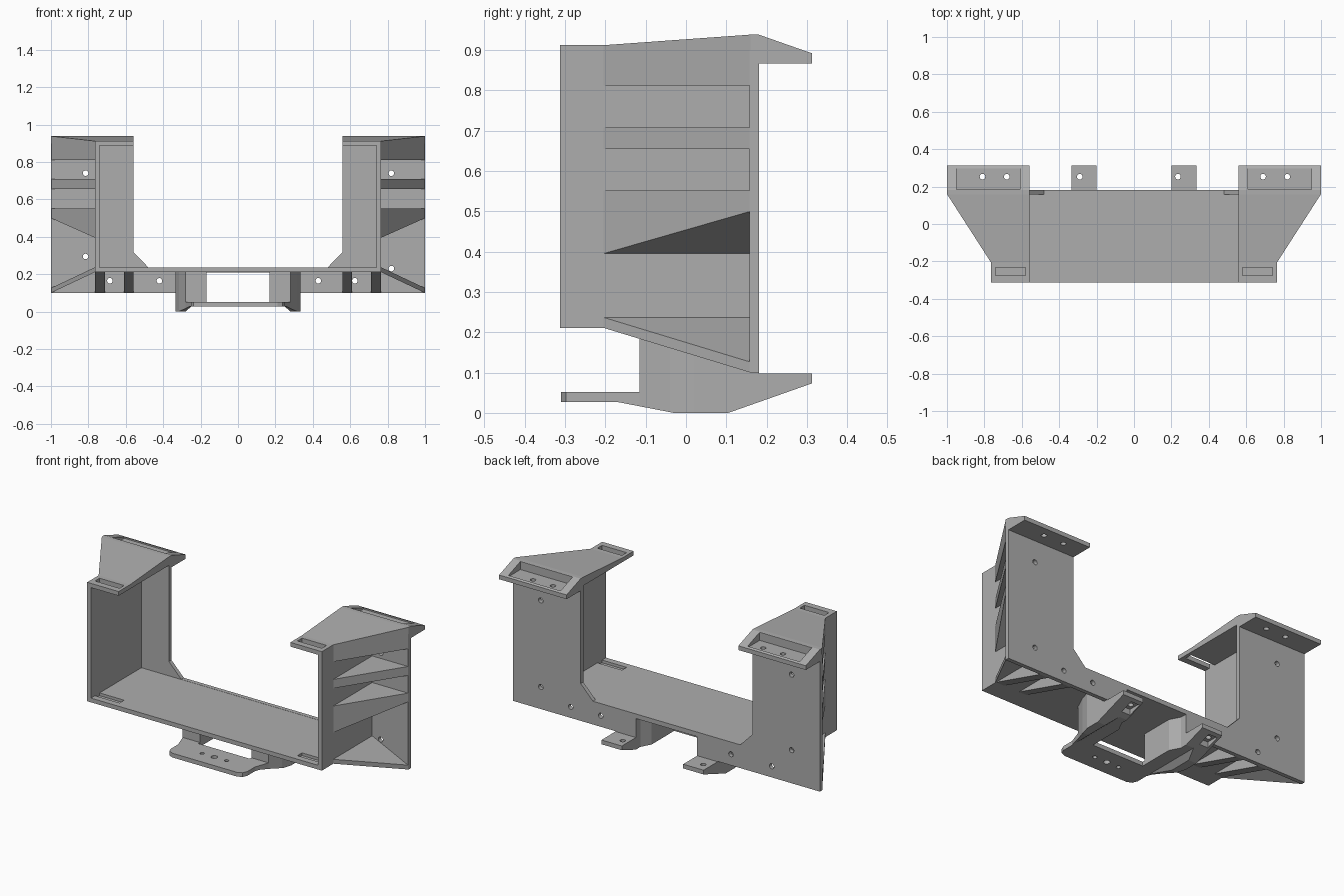
import bpy, bmesh, math
from mathutils import Vector

if "Cube" in bpy.data.objects:
    bpy.data.objects.remove(bpy.data.objects["Cube"], do_unlink=True)

mat = bpy.data.materials.new("plain grey")
mat.use_nodes = True
GREY = (0.42, 0.42, 0.42, 1)
mat.diffuse_color = GREY
mat.node_tree.nodes["Principled BSDF"].inputs["Base Color"].default_value = GREY


def make(name, bm):
    bmesh.ops.recalc_face_normals(bm, faces=bm.faces)
    me = bpy.data.meshes.new(name)
    bm.to_mesh(me)
    bm.free()
    me.materials.append(mat)
    ob = bpy.data.objects.new(name, me)
    bpy.context.collection.objects.link(ob)
    return ob


def prism(name, pts, axis, lo, hi):
    """Extrude a 2D outline along an axis; lo and hi may be functions of the point."""
    def place(p, d):
        d = d(*p) if callable(d) else d
        c = list(p)
        c.insert("xyz".index(axis), d)
        return c
    bm = bmesh.new()
    a = [bm.verts.new(place(p, lo)) for p in pts]
    b = [bm.verts.new(place(p, hi)) for p in pts]
    bm.faces.new(a)
    bm.faces.new(b)
    for i in range(len(pts)):
        j = (i + 1) % len(pts)
        bm.faces.new((a[i], a[j], b[j], b[i]))
    return make(name, bm)


def box(name, x, y, z):
    return prism(name, [(x[0], y[0]), (x[1], y[0]), (x[1], y[1]), (x[0], y[1])], "z", *z)


def pin(axis, u, v, lo, hi, r=0.015):
    ring = [(u + r * math.cos(t * math.pi / 8), v + r * math.sin(t * math.pi / 8)) for t in range(16)]
    return prism("cutter", ring, axis, lo, hi)


def cut(ob, cutter, op="DIFFERENCE"):
    """Apply a boolean and delete the cutter."""
    cutter.hide_render = True
    m = ob.modifiers.new("cut", "BOOLEAN")
    m.operation, m.object, m.solver = op, cutter, "EXACT"
    dg = bpy.context.evaluated_depsgraph_get()
    me = bpy.data.meshes.new_from_object(ob.evaluated_get(dg))
    ob.modifiers.clear()
    ob.data = me
    bpy.data.objects.remove(cutter, do_unlink=True)


def mirrored(half):
    return half + [(-x, y) for x, y in reversed(half)]


# Back plate: a U with chamfered inner corners, open between the arms
back = prism("back_plate", mirrored([
    (0.28, 0.21), (0.28, 0.10), (1, 0.10), (1, 0.90),
    (0.56, 0.90), (0.56, 0.32), (0.48, 0.237)]), "y", 0.157, 0.181)
for x, z in [(-0.815, 0.74), (-0.815, 0.295), (-0.685, 0.165), (-0.42, 0.165),
             (0.82, 0.74), (0.82, 0.23), (0.625, 0.165), (0.43, 0.165)]:
    cut(back, pin("y", x, z, 0.1, 0.25))

# Floor with shallow strap slots
floor = box("floor", (-0.765, 0.765), (-0.312, 0.181), (0.211, 0.236))
for s in (1, -1):
    cut(floor, box("cutter", sorted((s * 0.58, s * 0.74)), (-0.275, -0.232), (0.22, 0.3)))


def underside(x, y):
    return 0.211 - 0.111 * (abs(x) - 0.765) / 0.235


def rib_slope(x, y):
    return 0.395 + 0.105 * (abs(x) - 0.765) / 0.235


for s, side in ((1, "left"), (-1, "right")):
    span = lambda a, b: sorted((s * a, s * b))

    # Upright side wall
    box(side + "_wall", span(0.74, 0.765), (-0.312, 0.17), (0.211, 0.90))

    # Triangular wing ribs outside the wall
    wedge = [(s * 0.755, -0.215), (s * 0.765, -0.205), (s * 1, 0.16), (s * 0.755, 0.16)]
    prism(side + "_top_rib", wedge, "z", 0.812, 0.90)
    prism(side + "_middle_rib", wedge, "z", 0.655, 0.708)
    prism(side + "_sloped_rib", wedge, "z", rib_slope, 0.551)
    prism(side + "_bottom_rib", wedge, "z", underside,
          lambda x, y: underside(x, y) + 0.026)

    # Gussets under the floor
    for a, b in ((0.56, 0.61), (0.71, 0.765)):
        prism(side + "_floor_gusset", [(-0.205, 0.213), (0.16, 0.10), (0.16, 0.213)],
              "x", *span(a, b))

    # Top plate: side profile trimmed to the flared plan
    top = prism(side + "_top_plate", [
        (-0.312, 0.887), (-0.312, 0.912), (-0.205, 0.912), (0.157, 0.938), (0.181, 0.938),
        (0.312, 0.892), (0.312, 0.867), (0.181, 0.867), (0.181, 0.887)], "x", *span(0.56, 1))
    cut(top, prism("cutter", [
        (s * 0.5, -0.4), (s * 0.765, -0.4), (s * 0.765, -0.205), (s * 1, 0.16),
        (s * 1.1, 0.16), (s * 1.1, 0.4), (s * 0.5, 0.4)], "z", 0.8, 1), "INTERSECT")
    cut(top, box("cutter", span(0.58, 0.74), (-0.275, -0.232), (0.8, 1)))
    cut(top, box("cutter", span(0.61, 0.95), (0.185, 0.297), (0.889, 1)))
    for x in (0.69, 0.82) if s > 0 else (-0.81, -0.68):
        cut(top, pin("z", x, 0.253, 0.8, 1))

# Lower bracket: tray and two arms, side profile trimmed to plan
bracket = prism("lower_bracket", [
    (-0.31, 0.027), (-0.17, 0.027), (-0.03, 0.0), (0.105, 0.0), (0.312, 0.073),
    (0.312, 0.098), (0.181, 0.098), (0.181, 0.215), (-0.115, 0.215),
    (-0.115, 0.052), (-0.31, 0.052)], "x", -0.34, 0.34)
cut(bracket, prism("cutter", mirrored([
    (0.21, -0.31), (0.238, -0.298), (0.25, -0.27), (0.25, -0.2), (0.28, -0.115),
    (0.315, -0.04), (0.333, 0.02), (0.333, 0.4), (0.2, 0.4), (0.2, 0.14),
    (0.168, 0.08), (0.168, -0.13)]), "z", -0.1, 0.3), "INTERSECT")
cut(bracket, prism("cutter", [(-0.305, -0.02), (-0.25, 0.027), (0.25, 0.027), (0.305, -0.02)],
                   "y", -0.4, 0.4))
for x, r in ((-0.08, 0.012), (0, 0.018), (0.08, 0.012)):
    cut(bracket, pin("z", x, -0.22, -0.1, 0.1, r))
for x in (-0.29, 0.235):
    cut(bracket, box("cutter", (x - 0.028, x + 0.028), (0.215, 0.29), (-0.1, 0.073)))
    cut(bracket, pin("z", x, 0.253, -0.1, 0.15))
